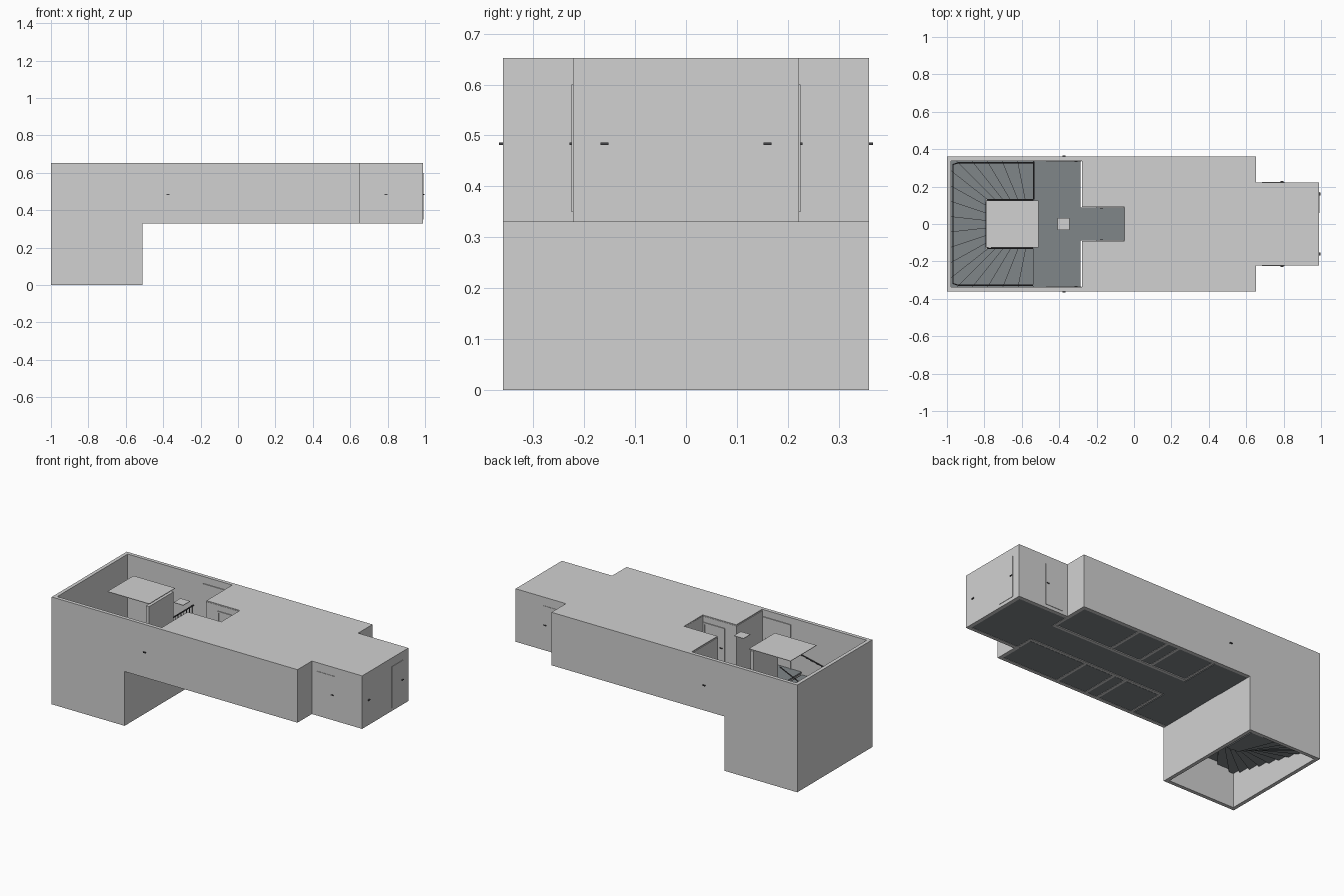
import bpy, bmesh, math
from mathutils import Vector

if "Cube" in bpy.data.objects:
    bpy.data.objects.remove(bpy.data.objects["Cube"])


def material(name, rgb):
    m = bpy.data.materials.new(name)
    m.diffuse_color = (*rgb, 1)
    m.use_nodes = True
    m.node_tree.nodes["Principled BSDF"].inputs["Base Color"].default_value = m.diffuse_color
    return m


WALL = material("light_grey_wall", (0.64, 0.64, 0.64))
FLOOR = material("blue_grey_floor", (0.215, 0.236, 0.25))
METAL = material("dark_metal", (0.06, 0.06, 0.065))


def finish(name, bm, mat):
    bmesh.ops.recalc_face_normals(bm, faces=bm.faces)
    me = bpy.data.meshes.new(name)
    bm.to_mesh(me)
    bm.free()
    me.materials.append(mat)
    ob = bpy.data.objects.new(name, me)
    bpy.context.collection.objects.link(ob)
    return ob


def prism(name, pts, z0, z1, mat):
    bm = bmesh.new()
    f = bm.faces.new([bm.verts.new((x, y, z0)) for x, y in pts])
    r = bmesh.ops.extrude_face_region(bm, geom=[f])
    vs = [v for v in r["geom"] if isinstance(v, bmesh.types.BMVert)]
    bmesh.ops.translate(bm, verts=vs, vec=(0, 0, z1 - z0))
    return finish(name, bm, mat)


def box(name, x0, x1, y0, y1, z0, z1, mat):
    return prism(name, [(x0, y0), (x1, y0), (x1, y1), (x0, y1)], z0, z1, mat)


def wall_ring(name, outer, inner, z0, z1):
    bm = bmesh.new()
    rows = [[bm.verts.new((x, y, z)) for x, y in p]
            for p, z in ((outer, z0), (outer, z1), (inner, z1), (inner, z0))]
    n = len(outer)
    for a in range(4):
        for i in range(n):
            j, b = (i + 1) % n, (a + 1) % 4
            bm.faces.new([rows[a][i], rows[a][j], rows[b][j], rows[b][i]])
    return finish(name, bm, WALL)


def rail(name, pts, r):
    cu = bpy.data.curves.new(name, "CURVE")
    cu.dimensions = "3D"
    cu.bevel_depth, cu.bevel_resolution = r, 1
    sp = cu.splines.new("POLY")
    sp.points.add(len(pts) - 1)
    for p, c in zip(sp.points, pts):
        p.co = (*c, 1)
    cu.materials.append(METAL)
    bpy.context.collection.objects.link(bpy.data.objects.new(name, cu))


def t_outline(t):
    # T-shaped plan, inset by wall thickness t
    half = [(-1 + t, .36 - t), (.652 - t, .36 - t), (.652 - t, .222 - t), (.99 - t, .222 - t)]
    return half + [(x, -y) for x, y in reversed(half)]


Z1, Z2, T = 0.33, 0.652, 0.022

# outer walls: long upper storey and stair tower below it
wall_ring("upper_outer_walls", t_outline(0), t_outline(T), Z1, Z2)
tower = lambda t: [(-1 + t, -.36 + t), (-.51 - t, -.36 + t), (-.51 - t, .36 - t), (-1 + t, .36 - t)]
wall_ring("stair_tower_walls", tower(0), tower(T), 0, Z1)

# roof with the open hall and corridor notch
ins = [(-.275, .338), (.63, .338), (.63, .2), (.968, .2)]
roof = ins + [(x, -y) for x, y in reversed(ins)]
roof += [(-.275, -.09), (-.05, -.09), (-.05, .09), (-.275, .09)]
prism("roof", roof, Z2 - .006, Z2, WALL)
box("stairwell_ceiling_panel", -.79, -.51, -.125, .125, Z2 - .003, Z2, WALL)
box("hall_ceiling_panel", -.41, -.345, -.033, .033, Z2 - .003, Z2, WALL)
box("stairwell_wall", -.53, -.51, -.125, .11, Z1, .635, WALL)

# floors, one slab per room
FB, FT = Z1 + .002, Z1 + .012
box("hall_floor", -.54, -.285, -.338, .338, FB, FT, FLOOR)
box("corridor_floor", -.285, .63, -.088, .088, FB, FT, FLOOR)
box("end_room_floor", .63, .968, -.2, .2, FB, FT, FLOOR)
splits = [-.27, -.03, .05, .25, .64]
for s, side in ((1, "back"), (-1, "front")):
    for i, (a, b) in enumerate(zip(splits, splits[1:])):
        ya, yb = sorted((s * .112, s * .338))
        box(f"{side}_room_floor_{i}", a + .008, b - .008, ya, yb, FB, FT, FLOOR)
    # inner walls
    ya, yb = sorted((s * .09, s * .338))
    for i, a in enumerate(splits):
        box(f"{side}_cross_wall_{i}", a - .008, a + .008, ya, yb, Z1, Z2 - .007, WALL)
    ya, yb = sorted((s * .09, s * .108))
    box(f"{side}_corridor_wall", -.262, .632, ya, yb, Z1, Z2 - .007, WALL)
box("corridor_end_wall", -.05, -.04, -.09, .09, FT, Z2 - .007, WALL)


# winding stair: treads between an inner and an outer path
def along(path, t):
    lens = [math.dist(a, b) for a, b in zip(path, path[1:])]
    d = t * sum(lens)
    for i, l in enumerate(lens):
        if d <= l + 1e-9:
            return Vector(path[i]).lerp(Vector(path[i + 1]), min(1, d / l)), i
        d -= l
    return Vector(path[-1]), len(lens) - 1


def part(path, t0, t1):
    (a, i), (b, j) = along(path, t0), along(path, t1)
    mids = [Vector(path[k]) for k in range(i + 1, j + 1)]
    pts = [a] + mids + [b]
    return [p for k, p in enumerate(pts) if k == 0 or (p - pts[k - 1]).length > 1e-5]


inner = [(-.54, .13), (-.79, .13), (-.79, -.13), (-.54, -.13)]
outer = [(-.54, .338), (-.978, .338), (-.978, -.338), (-.54, -.338)]
N = 19
for i in range(N):
    z = (i + 1) * FT / (N + 1)
    o = part(outer, i / N, (i + 1) / N)
    n = part(inner, i / N, (i + 1) / N)
    pts = [tuple(p) for p in o + n[::-1]]
    prism(f"stair_tread_{i}", pts, max(0.001, z - .03), z, FLOOR)

# handrails following the stair
for name, path in (("inner_handrail", inner),
                   ("outer_handrail", [(x + (.01 if x < -.9 else 0), y * .97) for x, y in outer])):
    pts = []
    for i in range(2 * N + 1):
        p, _ = along(path, i / (2 * N))
        pts.append((p.x, p.y, .11 + FT * i / (2 * N)))
    rail(name, pts, .0035)

# guard rail between the hall and the descending flight
rail("guard_top_rail", [(-.535, .13, .46), (-.535, .335, .46)], .004)
for i in range(8):
    y = .135 + i * .027
    rail(f"guard_post_{i}", [(-.535, y, FT), (-.535, y, .46)], .0025)


# doors: thin leaf, frame and handle; axis is the wall normal
def door(name, axis, pos, sgn, c0, c1, knob, leaf=True):
    def plate(label, a, b, z0, z1, depth, mat):
        p, q = sorted((pos, pos + sgn * depth))
        if axis == "x":
            box(f"{name}_{label}", p, q, a, b, z0, z1, mat)
        else:
            box(f"{name}_{label}", a, b, p, q, z0, z1, mat)
    if leaf:
        plate("leaf", c0, c1, FT + .01, .60, .002, WALL)
        for k, (a, b, za, zb) in enumerate(((c0 - .01, c0, FT, .61), (c1, c1 + .01, FT, .61), (c0, c1, .60, .61))):
            plate(f"frame_{k}", a, b, za, zb, .005, WALL)
    plate("handle", knob - .008, knob + .008, .481, .486, .007, METAL)


for s, side in ((1, "back"), (-1, "front")):
    door(f"{side}_hall_door", "y", s * .338, -s, -.46, -.29, -.31)
    door(f"{side}_hall_outer", "y", s * .36, s, 0, 0, -.375, leaf=False)
    door(f"{side}_corridor_door", "y", s * .09, -s, -.19, -.065, -.175)
    # exterior leaf drawn as a shallow plate
    ya, yb = sorted((s * .222, s * .2245))
    box(f"{side}_side_door", .685, .805, ya, yb, .35, .60, WALL)
    door(f"{side}_side_door", "y", s * .222, s, 0, 0, .79, leaf=False)
box("end_door", .99, .9925, .06, .17, .35, .60, WALL)
door("end_door", "x", .99, 1, 0, 0, .16, leaf=False)
door("end_window", "x", .99, 1, 0, 0, -.16, leaf=False)
